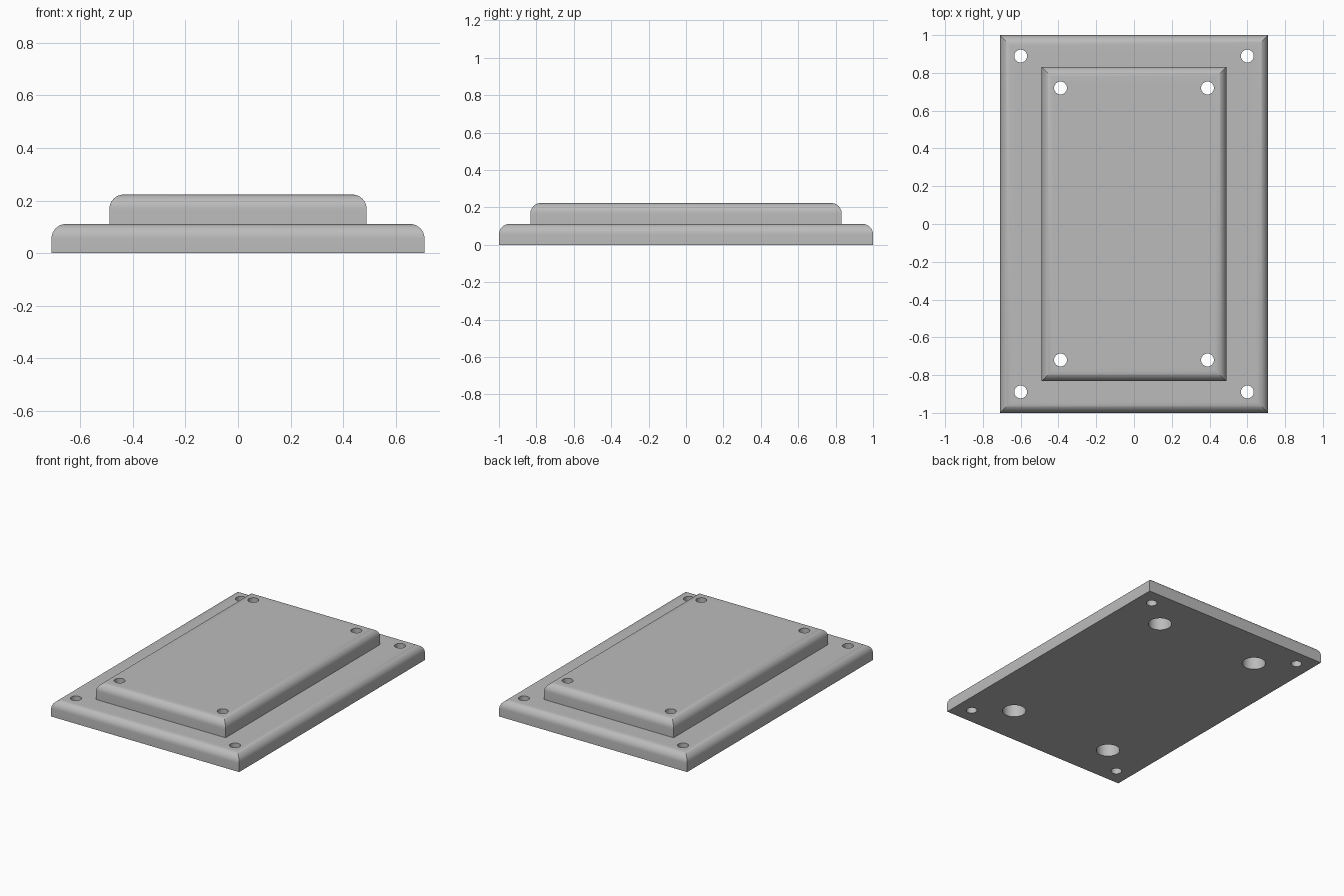
import bpy
import bmesh
from math import sin, cos, pi

if "Cube" in bpy.data.objects:
    bpy.data.objects.remove(bpy.data.objects["Cube"], do_unlink=True)

grey = bpy.data.materials.new("plain grey")
grey.use_nodes = True
colour = (0.5, 0.5, 0.5, 1)
grey.diffuse_color = colour
grey.node_tree.nodes["Principled BSDF"].inputs["Base Color"].default_value = colour


def rounded_slab(name, half_x, half_y, bottom, top, radius, steps=10):
    """Slab with a quarter-round top edge, mitred at the corners."""
    rings = [(0, bottom)]
    for i in range(steps + 1):
        a = i / steps * pi / 2
        rings.append((radius * (1 - cos(a)), top - radius * (1 - sin(a))))
    bm = bmesh.new()
    loops = [[bm.verts.new((sx * (half_x - inset), sy * (half_y - inset), z))
              for sx, sy in ((-1, -1), (1, -1), (1, 1), (-1, 1))]
             for inset, z in rings]
    for low, high in zip(loops, loops[1:]):
        for i in range(4):
            j = (i + 1) % 4
            bm.faces.new((low[i], low[j], high[j], high[i]))
    bm.faces.new(loops[0][::-1])
    bm.faces.new(loops[-1])
    mesh = bpy.data.meshes.new(name)
    bm.to_mesh(mesh)
    bm.free()
    mesh.materials.append(grey)
    obj = bpy.data.objects.new(name, mesh)
    bpy.context.collection.objects.link(obj)
    return obj


def hole_cutters(name, x, y, radius, bottom, top):
    """Four upright cylinders, one near each corner."""
    bm = bmesh.new()
    for sx in (-1, 1):
        for sy in (-1, 1):
            made = bmesh.ops.create_cone(
                bm, cap_ends=True, segments=48, radius1=radius,
                radius2=radius, depth=top - bottom)
            bmesh.ops.translate(bm, verts=made["verts"],
                                vec=(sx * x, sy * y, (bottom + top) / 2))
    mesh = bpy.data.meshes.new(name)
    bm.to_mesh(mesh)
    bm.free()
    mesh.materials.append(grey)
    obj = bpy.data.objects.new(name, mesh)
    bpy.context.collection.objects.link(obj)
    return obj


# Base plate and raised panel
plate = rounded_slab("stepped_plate", 0.709, 1.0, 0, 0.111, 0.055)
panel = rounded_slab("raised_panel", 0.489, 0.832, 0.09, 0.223, 0.055)

# Mounting holes, panel screw holes and their counterbores underneath
tools = [
    ("UNION", panel),
    ("DIFFERENCE", hole_cutters("mounting_holes", 0.6, 0.889, 0.034, -0.1, 0.3)),
    ("DIFFERENCE", hole_cutters("counterbores", 0.389, 0.72, 0.074, -0.1, 0.111)),
    ("DIFFERENCE", hole_cutters("screw_holes", 0.389, 0.72, 0.034, -0.1, 0.3)),
]
bpy.context.view_layer.objects.active = plate
for operation, tool in tools:
    mod = plate.modifiers.new(tool.name, "BOOLEAN")
    mod.operation = operation
    mod.solver = "EXACT"
    mod.object = tool
    bpy.ops.object.modifier_apply(modifier=mod.name)
for _, tool in tools:
    bpy.data.objects.remove(tool, do_unlink=True)

# Smooth rounds and hole walls, crisp edges elsewhere
bpy.ops.object.select_all(action="DESELECT")
plate.select_set(True)
bpy.ops.object.shade_smooth_by_angle(angle=pi / 6)
